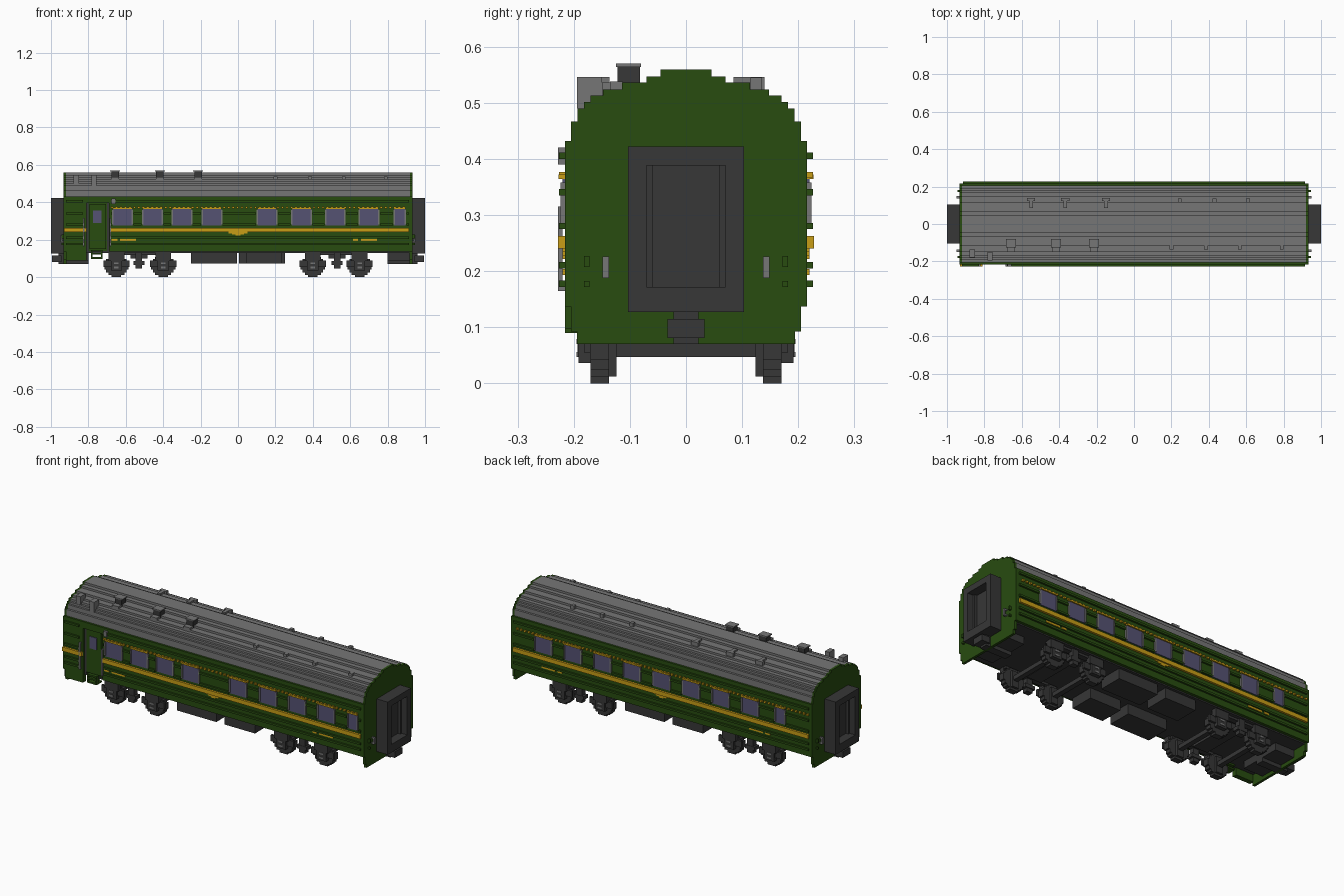
import bpy, bmesh, math

if "Cube" in bpy.data.objects:
    bpy.data.objects.remove(bpy.data.objects["Cube"])


def material(name, rgb):
    m = bpy.data.materials.new(name)
    m.use_nodes = True
    m.diffuse_color = (*rgb, 1)
    bsdf = m.node_tree.nodes["Principled BSDF"]
    bsdf.inputs["Base Color"].default_value = (*rgb, 1)
    bsdf.inputs["Roughness"].default_value = 0.8
    return m


GREEN = material("dark green paint", (0.021, 0.072, 0.005))
GREY = material("roof grey", (0.18, 0.18, 0.18))
DARK = material("dark iron", (0.038, 0.038, 0.038))
YELLOW = material("yellow paint", (0.58, 0.34, 0.008))
GLASS = material("window glass", (0.09, 0.084, 0.17))


def add_box(bm, x0, x1, y0, y1, z0, z1):
    v = [bm.verts.new((x, y, z)) for x in (x0, x1) for y in (y0, y1) for z in (z0, z1)]
    for f in ((0, 1, 3, 2), (4, 6, 7, 5), (0, 4, 5, 1), (2, 3, 7, 6), (0, 2, 6, 4), (1, 5, 7, 3)):
        bm.faces.new([v[i] for i in f])


def finish(bm, name, mat):
    bmesh.ops.recalc_face_normals(bm, faces=bm.faces)
    me = bpy.data.meshes.new(name)
    bm.to_mesh(me)
    bm.free()
    me.materials.append(mat)
    ob = bpy.data.objects.new(name, me)
    bpy.context.collection.objects.link(ob)
    return ob


def boxes(name, mat, items):
    bm = bmesh.new()
    for b in items:
        add_box(bm, *b)
    return finish(bm, name, mat)


def stepped(name, mat, rows, spans, axis="x", centre=0):
    """Extrude a stepped symmetric outline; rows are (z bottom, z top, half width)."""
    side = [(w, z) for z0, z1, w in rows for z in (z0, z1)]
    pts = side + [(-w, z) for w, z in reversed(side)]
    bm = bmesh.new()
    for a, b in spans:
        ends = [[bm.verts.new((t, p, z) if axis == "x" else (p + centre, t, z)) for p, z in pts]
                for t in (a, b)]
        bm.faces.new(ends[0])
        bm.faces.new(ends[1])
        for i in range(len(pts)):
            j = (i + 1) % len(pts)
            bm.faces.new((ends[0][i], ends[0][j], ends[1][j], ends[1][i]))
    return finish(bm, name, mat)


def side_box(s, x0, x1, d0, d1, z0, z1):
    """Box on the side s (-1 front, 1 back) between distances d0 and d1 from the middle."""
    y = sorted((s * d0, s * d1))
    return (x0, x1, y[0], y[1], z0, z1)


# Roof and end walls share the stepped arch
W = 0.216
arch = [(0.432, 0.467, 0.205), (0.467, 0.49, 0.193), (0.49, 0.501, 0.182), (0.501, 0.513, 0.17),
        (0.513, 0.524, 0.148), (0.524, 0.536, 0.114), (0.536, 0.547, 0.07), (0.547, 0.559, 0.045)]
stepped("roof", GREY, arch, [(-0.92, 0.92)])
low = [(0.07, 0.092, 0.194), (0.092, 0.137, 0.205), (0.137, 0.432, W)]
stepped("end_walls", GREEN, low + arch, [(-0.932, -0.918), (0.918, 0.932)])

# Body sides with a recessed door bay at the front
DX0, DX1 = -0.81, -0.69
boxes("body", GREEN, [
    (DX1, 0.92, -W, W, 0.137, 0.432),
    (-0.92, DX0, -W, W, 0.137, 0.432),
    (DX0, DX1, -0.193, W, 0.137, 0.432),
    (DX0, DX1, -W, -0.193, 0.395, 0.432),
    (-0.92, DX0, -W, -0.19, 0.09, 0.137)])
boxes("floor", DARK, [(-0.918, 0.918, -0.2, 0.2, 0.13, 0.139)])

# Door, its window, frame, steps and handrails
boxes("door", GREEN, [(-0.795, -0.705, -0.205, -0.19, 0.15, 0.39)])
boxes("door_window", GLASS, [(-0.775, -0.73, -0.209, -0.2, 0.29, 0.357)])
boxes("door_frame", DARK, [(DX0, -0.8, -0.2, -0.19, 0.14, 0.395), (-0.7, DX1, -0.2, -0.19, 0.14, 0.395)])
boxes("door_steps", GREEN,
      [(-0.785, -0.725, -W, -0.17, z, z + 0.009) for z in (0.098, 0.12, 0.137)]
      + [(x, x + 0.007, -W, -0.2, 0.098, 0.137) for x in (-0.785, -0.732)])
boxes("door_handrails", GREY,
      [(x, x + 0.008, -0.228, -0.22, 0.165, 0.315) for x in (-0.828, -0.688)]
      + [(x, x + 0.008, -0.228, -0.21, z, z + 0.008) for x in (-0.828, -0.688) for z in (0.165, 0.307)]
      + [(-0.675, -0.655, -0.228, -0.21, 0.39, 0.42)])

# Window centres and half widths for each side
front = [(x, 0.052) for x in (-0.617, -0.457, -0.3, -0.14, 0.155, 0.34, 0.52, 0.7)] + [(0.865, 0.03)]
back = [(0.73 - 0.183 * i, 0.052) for i in range(8)] + [(-0.737, 0.03)]
glass, frames, ribs, stripes, trim = [], [], [], [], []
for s, wins in ((-1, front), (1, back)):
    runs = [(-0.92, -0.83), (-0.68, 0.915)] if s < 0 else [(-0.915, 0.915)]
    for x, h in wins:
        glass.append(side_box(s, x - h, x + h, 0.21, 0.22, 0.277, 0.364))
        for e in (-1, 1):
            a = x + e * h
            frames.append(side_box(s, a - 0.004, a + 0.004, 0.21, 0.224, 0.282, 0.358))
        trim.append(side_box(s, x - h, x + h, 0.21, 0.227, 0.364, 0.372))
    for a, b in runs:
        # Full-length ribs and the broad stripe
        for z in (0.172, 0.205, 0.4):
            ribs.append(side_box(s, a, b, 0.21, 0.226, z, z + 0.011))
        stripes.append(side_box(s, a, b, 0.207, 0.228, 0.24, 0.263))
        # Ribs interrupted by the windows
        cuts = sorted((x - h - 0.006, x + h + 0.006) for x, h in wins if a < x < b)
        starts = [a] + [c[1] for c in cuts]
        stops = [c[0] for c in cuts] + [b]
        for p, q in zip(starts, stops):
            if q - p > 0.004:
                for z in (0.275, 0.335):
                    ribs.append(side_box(s, p, q, 0.21, 0.226, z, z + 0.011))
        # Dashed line above the windows
        if b - a > 0.5:
            n = int((b - a) / 0.024)
            for i in range(n):
                trim.append(side_box(s, a + i * 0.024, a + i * 0.024 + 0.012, 0.21, 0.226, 0.367, 0.377))
    # Plain marker plates and the stepped centre badge
    for a, b in ((-0.675, -0.645), (-0.63, -0.545), (0.615, 0.642), (0.657, 0.742)):
        trim.append(side_box(s, a, b, 0.212, 0.22, 0.193, 0.204))
    for k, h in enumerate((0.05, 0.032, 0.014)):
        trim.append(side_box(s, -h, h, 0.212, 0.22, 0.234 - k * 0.006, 0.24 - k * 0.006))
trim.append((-0.93, -0.81, -0.228, -0.207, 0.24, 0.263))
boxes("window_panes", GLASS, glass)
boxes("window_frames", GREY, frames)
boxes("side_ribs", GREEN, ribs)
boxes("side_stripes", YELLOW, stripes)
boxes("yellow_trim", YELLOW, trim)

# Roof vents and hatches
vents = (-0.657, -0.418, -0.213)
boxes("roof_vents", DARK, [(x - 0.02, x + 0.02, -0.122, -0.082, 0.52, 0.564) for x in vents])
boxes("roof_vent_caps", GREY,
      [(x - 0.027, x + 0.027, -0.125, -0.08, 0.564, 0.57) for x in vents]
      + [(x - 0.02, x + 0.02, -0.15, -0.122, 0.51, 0.536) for x in vents])
fittings = []
for x in (-0.55, -0.368, -0.15):
    fittings += [(x - 0.01, x + 0.01, 0.085, 0.14, 0.52, 0.546), (x - 0.022, x + 0.022, 0.122, 0.14, 0.51, 0.546)]
for x in (0.245, 0.43, 0.61):
    fittings.append((x - 0.01, x + 0.01, 0.115, 0.135, 0.51, 0.545))
for x in (0.2, 0.385, 0.565, 0.79):
    fittings.append((x - 0.01, x + 0.01, -0.135, -0.112, 0.51, 0.538))
for x, y in ((-0.865, -0.158), (-0.77, -0.172)):
    fittings.append((x - 0.014, x + 0.014, y - 0.022, y + 0.022, 0.49, 0.546))
boxes("roof_fittings", GREY, fittings)


def ends(items):
    """Repeat boxes at both ends of the coach."""
    return items + [(-b[1], -b[0], *b[2:]) for b in items]


# Gangways with recessed doors, couplers, end handles
boxes("gangways", DARK, ends([
    (0.93, 1.0, -0.103, -0.07, 0.127, 0.422), (0.93, 1.0, 0.07, 0.103, 0.127, 0.422),
    (0.93, 1.0, -0.07, 0.07, 0.388, 0.422), (0.93, 1.0, -0.07, 0.07, 0.127, 0.172),
    (0.93, 0.95, -0.07, 0.07, 0.172, 0.388),
    (0.95, 0.965, -0.07, -0.059, 0.172, 0.388), (0.95, 0.965, 0.059, 0.07, 0.172, 0.388)]))
boxes("couplers", DARK, ends([
    (0.8, 0.96, -0.022, 0.022, 0.07, 0.128), (0.945, 0.995, -0.033, 0.033, 0.081, 0.115),
    (0.8, 0.918, -0.12, 0.12, 0.09, 0.137)]))
boxes("end_handles", GREY, ends(
    [(0.942, 0.95, y - 0.006, y + 0.006, 0.188, 0.226) for y in (-0.143, 0.143)]
    + [(0.93, 0.945, y - 0.006, y + 0.006, z, z + 0.008) for y in (-0.143, 0.143) for z in (0.188, 0.218)]))
boxes("end_brackets", GREEN, ends(
    [(0.93, 0.945, y - 0.005, y + 0.005, z, t) for y in (-0.177, 0.177) for z, t in ((0.207, 0.227), (0.172, 0.182))]))

# Equipment boxes below the floor
gear = []
for s in (-1, 1):
    for a, b in ((-0.25, -0.005), (0.045, 0.235)):
        a, b = sorted((-s * a, -s * b))
        gear.append(side_box(s, a, b, 0.05, 0.185, 0.073, 0.135))
boxes("underfloor_boxes", DARK, gear)

# Bogies: stepped wheels, axles, hangers and springs
wheel = [(0, 0.012, 0.025), (0.012, 0.024, 0.043), (0.024, 0.042, 0.055), (0.042, 0.078, 0.065),
         (0.078, 0.096, 0.055), (0.096, 0.108, 0.043), (0.108, 0.12, 0.025)]
running, journals = [], []
for x in (-0.65, -0.4, 0.4, 0.65):
    stepped("wheels", DARK, wheel, [(-0.17, -0.137), (0.137, 0.17)], "y", x)
    running.append((x - 0.014, x + 0.014, -0.193, 0.193, 0.047, 0.07))
    for s in (-1, 1):
        running.append(side_box(s, x - 0.02, x + 0.02, 0.124, 0.137, 0.012, 0.1))
        running.append(side_box(s, x - 0.07, x + 0.07, 0.17, 0.182, 0.055, 0.09))
        running.append(side_box(s, x - 0.042, x + 0.042, 0.165, 0.194, 0.085, 0.137))
        running.append(side_box(s, x - 0.03, x + 0.03, 0.17, 0.192, 0.036, 0.085))
        for z in (0.047, 0.07):
            journals.append(side_box(s, x - 0.012, x + 0.012, 0.18, 0.195, z, z + 0.009))
for x in (-0.53, 0.53):
    running.append((x - 0.045, x + 0.045, -0.13, 0.13, 0.1, 0.137))
    for s in (-1, 1):
        running.append(side_box(s, x - 0.018, x + 0.018, 0.16, 0.19, 0.045, 0.137))
        running.append(side_box(s, x - 0.03, x + 0.03, 0.155, 0.192, 0.065, 0.085))
        running.append(side_box(s, x - 0.16, x + 0.16, 0.15, 0.18, 0.118, 0.137))
boxes("bogie_frames", DARK, running)
boxes("journal_caps", GREY, journals)
